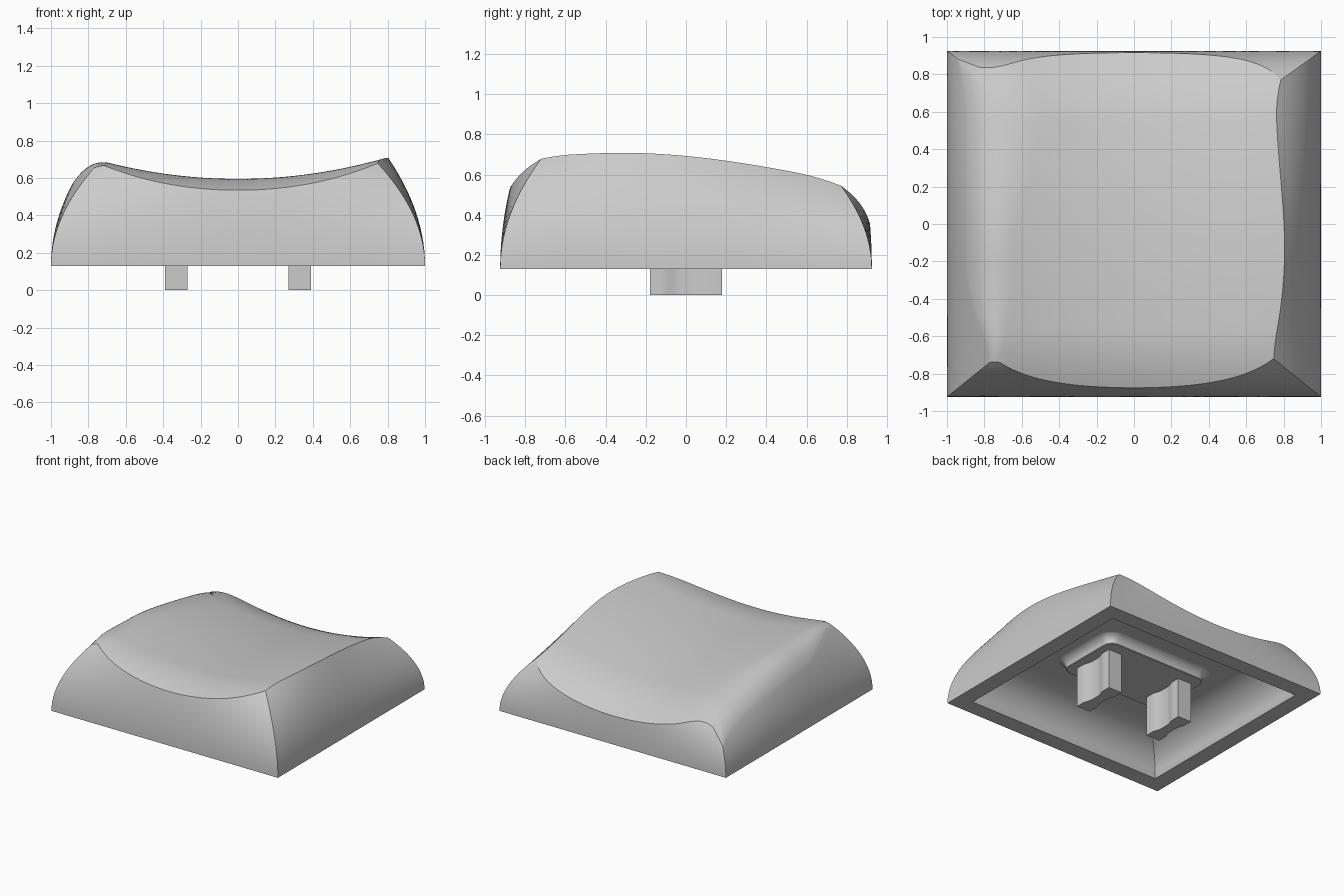
import bpy, bmesh, math
from mathutils import Vector

if "Cube" in bpy.data.objects:
    bpy.data.objects.remove(bpy.data.objects["Cube"], do_unlink=True)

grey = bpy.data.materials.new("light grey plastic")
grey.use_nodes = True
grey.diffuse_color = (0.6, 0.6, 0.6, 1)
grey.node_tree.nodes["Principled BSDF"].inputs["Base Color"].default_value = (0.6, 0.6, 0.6, 1)

BASE = 0.13                      # height of the lower rim
HALF = Vector((1.0, 0.925))
COLS, WALL_ROWS, TOP_ROWS = 40, 14, 40
SIGNS = [Vector(s) for s in ((1, -1), (1, 1), (-1, 1), (-1, -1))]
NORMALS = [Vector(n) for n in ((1, 0), (0, 1), (-1, 0), (0, -1))]
BULGES = (0.43, 0.72, 0.43, 0.38)
FRONT_INSET, BACK_INSET = Vector((0.84, 0.68)), Vector((1.25, 0.9))


def finish(bm, name):
    """Turn a bmesh into a smooth-shaded object with sharp creases."""
    bmesh.ops.recalc_face_normals(bm, faces=bm.faces)
    mesh = bpy.data.meshes.new(name)
    bm.to_mesh(mesh)
    bm.free()
    mesh.materials.append(grey)
    obj = bpy.data.objects.new(name, mesh)
    bpy.context.collection.objects.link(obj)
    bpy.ops.object.select_all(action='DESELECT')
    obj.select_set(True)
    bpy.context.view_layer.objects.active = obj
    bpy.ops.object.shade_smooth_by_angle(angle=math.radians(30))


def loft(name, rows):
    """Skin closed rows of points; both ends are closed with a face."""
    bm = bmesh.new()
    rings = [[bm.verts.new(p) for p in row] for row in rows]
    for a, b in zip(rings, rings[1:]):
        n = len(a)
        for i in range(n):
            j = (i + 1) % n
            bm.faces.new((a[i], a[j], b[j], b[i]))
    bm.faces.new(rings[0])
    bm.faces.new(rings[-1])
    finish(bm, name)


def smoothstep(a, b, v):
    v = min(1, max(0, (v - a) / (b - a)))
    return v * v * (3 - 2 * v)


def side_height(x, y):
    """Height of the -x wall above a point."""
    h = 0.0
    for _ in range(12):          # the wall's depth end shrinks with height
        front = -HALF.y + FRONT_INSET.y * h * h
        back = HALF.y - BACK_INSET.y * h * h
        t = min(1, max(0, (y - front) / (back - front)))
        slope = FRONT_INSET.x + (BACK_INSET.x - FRONT_INSET.x) * t
        slope -= BULGES[2] * 4 * t * (1 - t)
        h = (h + min(0.8, math.sqrt(max(0, 1 + x) / slope))) / 2
    return BASE + h


def dish(x, y):
    """Height of the scooped finger surface."""
    z = 0.595 + 0.18 * x * x
    z -= 0.09 * max(0, y + 0.45) ** 2             # slope to the back
    z -= 0.55 * max(0, y - 0.55) ** 2             # back roll
    z -= 0.57 * max(0, -0.55 - y) ** 2            # front roll
    if x > -0.4:
        return z
    # Fillet into the -x wall, tightening towards the front
    radius = 0.05 + 0.19 * smoothstep(-0.75, -0.2, y)
    side = side_height(x, y) + 0.004
    return min(z, side) - max(0, radius - abs(z - side)) ** 2 / (4 * radius)


def corner(k, h):
    s = SIGNS[k % 4]
    inset = (BACK_INSET if s.y > 0 else FRONT_INSET) * h * h
    return Vector((s.x * (HALF.x - inset.x), s.y * (HALF.y - inset.y)))


def wall(k, t, h):
    """Point on side wall k at height h above the rim."""
    p = corner(k, h).lerp(corner(k + 1, h), t)
    p += NORMALS[k] * BULGES[k] * h * h * 4 * t * (1 - t)
    return Vector((p.x, p.y, BASE + h))


def crest(k, t):
    """Height where the wall meets the finger surface."""
    lo, hi = 0.12, 0.65
    for _ in range(30):
        mid = (lo + hi) / 2
        p = wall(k, t, mid)
        if p.z < dish(p.x, p.y):
            lo = mid
        else:
            hi = mid
    return lo


def rectangle(hx, hy, z):
    """Rectangle with the same columns as the walls."""
    pts = []
    for k, t in columns:
        p = SIGNS[k].lerp(SIGNS[(k + 1) % 4], t)
        pts.append(Vector((p.x * hx, p.y * hy, z)))
    return pts


# Keycap shell: finger surface, convex walls, rim and hollow underside
columns = [(k, i / COLS) for k in range(4) for i in range(COLS)]
crests = [crest(k, t) for k, t in columns]
rim = [wall(k, t, h) for (k, t), h in zip(columns, crests)]
rows = []
for r in range(1, TOP_ROWS):
    f = math.sin(math.pi / 2 * r / TOP_ROWS)
    rows.append([Vector((p.x * f, p.y * f, dish(p.x * f, p.y * f))) for p in rim])
for r in range(WALL_ROWS, -1, -1):
    rows.append([wall(k, t, h * r / WALL_ROWS) for (k, t), h in zip(columns, crests)])
rows.append(rectangle(0.87, 0.795, BASE))
STEPS = 10
for r in range(STEPS + 1):
    a = math.pi / 2 * r / STEPS
    inset = 1 - math.cos(a)
    rows.append(rectangle(0.865 - 0.3 * inset, 0.79 - 0.3 * inset,
                          BASE + 0.01 + 0.25 * math.sin(a)))
loft("keycap_shell", rows)


def rounded_rectangle(hx, hy, radius, z, n=8):
    pts = []
    for k, s in enumerate(SIGNS):
        for i in range(n + 1):
            a = math.pi / 2 * (k - 1 + i / n)
            pts.append(Vector((s.x * (hx - radius) + radius * math.cos(a),
                               s.y * (hy - radius) + radius * math.sin(a), z)))
    return pts


# Mounting pad with a flared root
pad = [rounded_rectangle(0.45, 0.27, 0.07, 0.32)]
for i in range(7):
    a = math.pi / 2 * i / 6
    grow = 0.08 * (1 - math.cos(a))
    pad.append(rounded_rectangle(0.455 + grow, 0.275 + grow, 0.075 + grow,
                                 0.325 + 0.07 * math.sin(a)))
loft("mounting_pad", pad)


# Two stems with waisted long sides
def stem(name, cx):
    side = []
    for i in range(17):
        y = -0.18 + 0.36 * i / 16
        waist = 0.02 * (1 - smoothstep(0.03, 0.12, abs(y)))
        side.append((0.06 - waist, y))
    outline = side + [(-x, y) for x, y in reversed(side)]
    loft(name, [[Vector((cx + x, y, z)) for x, y in outline] for z in (0, 0.34)])


stem("right_stem", -0.33)
stem("left_stem", 0.33)
